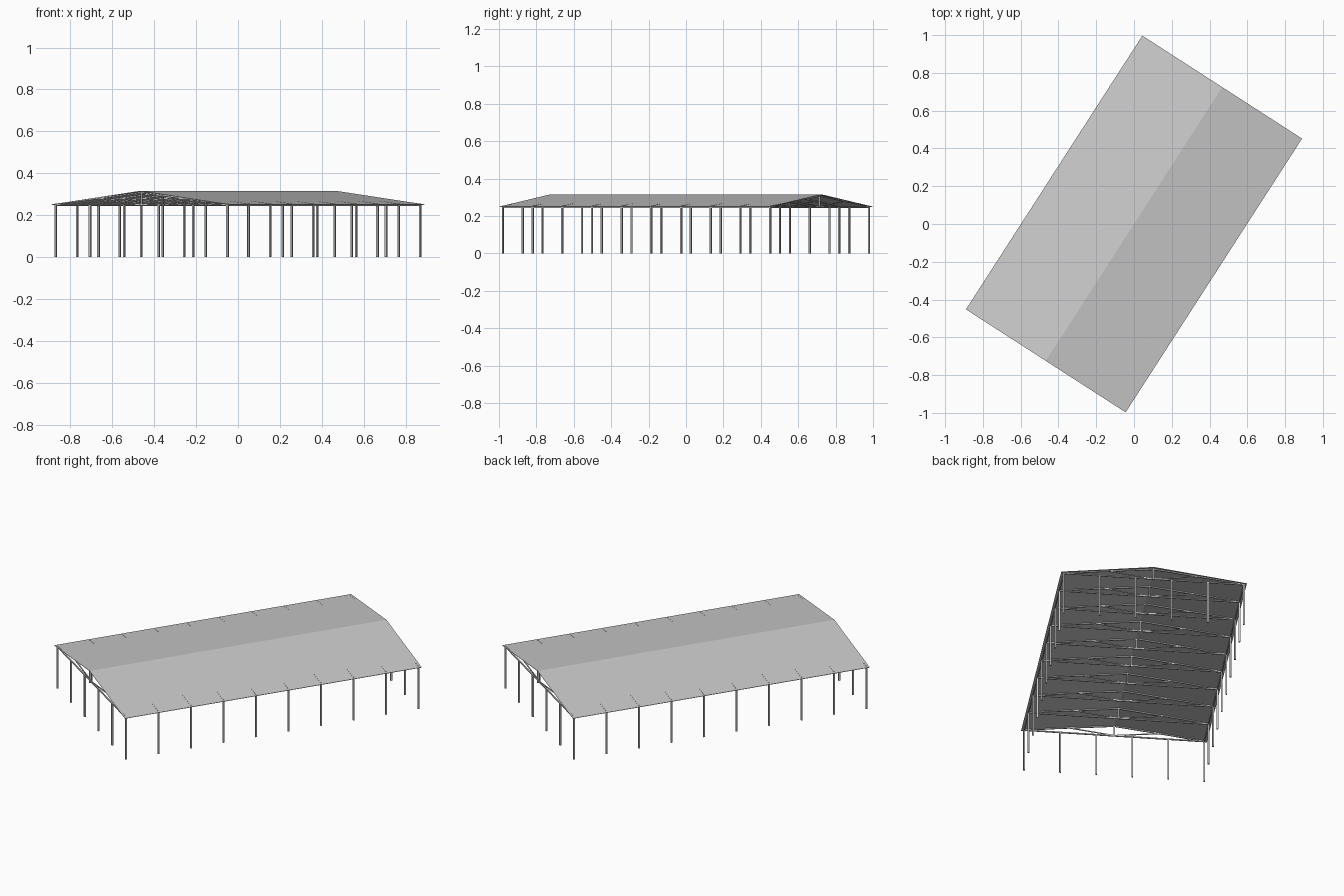
import bpy, bmesh
from math import radians
from mathutils import Matrix, Vector

if "Cube" in bpy.data.objects:
    bpy.data.objects.remove(bpy.data.objects["Cube"])

ROT = Matrix.Rotation(radians(57.2), 4, 'Z')
HL, HW = 0.862, 0.503        # roof half length / half width
PL, PW = 0.85, 0.488         # post grid half length / half width
EAVE, RIDGE = 0.251, 0.316


def bar(bm, a, b, w, h):
    """Rectangular bar between two points (w sideways, h upright)."""
    a, b = Vector(a), Vector(b)
    d = (b - a).normalized()
    side = d.cross(Vector((0, 0, 1)))
    if side.length < 1e-4:
        side = Vector((0, 1, 0))
    side.normalize()
    up = side.cross(d)
    corners = [side * sx * w / 2 + up * sz * h / 2
               for sx, sz in ((-1, -1), (1, -1), (1, 1), (-1, 1))]
    r0 = [bm.verts.new(a + c) for c in corners]
    r1 = [bm.verts.new(b + c) for c in corners]
    for i in range(4):
        j = (i + 1) % 4
        bm.faces.new((r0[i], r0[j], r1[j], r1[i]))
    bm.faces.new(r0[::-1])
    bm.faces.new(r1)


def finish(name, bm):
    bmesh.ops.recalc_face_normals(bm, faces=bm.faces)
    bm.transform(ROT)
    me = bpy.data.meshes.new(name)
    bm.to_mesh(me)
    bm.free()
    ob = bpy.data.objects.new(name, me)
    bpy.context.collection.objects.link(ob)


stations = [-PL + 2 * PL * i / 9 for i in range(10)]
end_rows = [-PW + 2 * PW * i / 5 for i in range(6)]

# Thin gabled roof sheet
bm = bmesh.new()
t = 0.002
profile = [(-HW, EAVE), (0, RIDGE), (HW, EAVE), (HW, EAVE - t), (0, RIDGE - t), (-HW, EAVE - t)]
rings = [[bm.verts.new((x, y, z)) for y, z in profile] for x in (-HL, HL)]
for i in range(6):
    j = (i + 1) % 6
    bm.faces.new((rings[0][i], rings[0][j], rings[1][j], rings[1][i]))
for r in rings:
    bm.faces.new((r[0], r[1], r[4], r[5]))
    bm.faces.new((r[1], r[2], r[3], r[4]))
finish("roof", bm)

# Posts along both sides and across both ends
bm = bmesh.new()
spots = [(x, s * PW) for x in stations for s in (-1, 1)]
spots += [(s * PL, y) for y in end_rows[1:-1] for s in (-1, 1)]
for x, y in spots:
    bar(bm, (x, y, 0), (x, y, 0.25), 0.009, 0.009)
finish("posts", bm)

# King-post trusses, rafters breaking slightly through the sheet near the eaves
bm = bmesh.new()
for x in stations:
    bar(bm, (x, -PW, 0.248), (x, PW, 0.248), 0.007, 0.006)
    bar(bm, (x, 0, 0.248), (x, 0, 0.308), 0.007, 0.007)
    for s in (-1, 1):
        bar(bm, (x, s * PW, 0.2515), (x, 0, 0.308), 0.007, 0.006)
        bar(bm, (x, 0, 0.25), (x, s * PW / 2, 0.279), 0.005, 0.005)
finish("trusses", bm)

# Eave beams tying the post tops together
bm = bmesh.new()
for s in (-1, 1):
    bar(bm, (-PL, s * PW, 0.247), (PL, s * PW, 0.247), 0.006, 0.006)
finish("eave_beams", bm)
